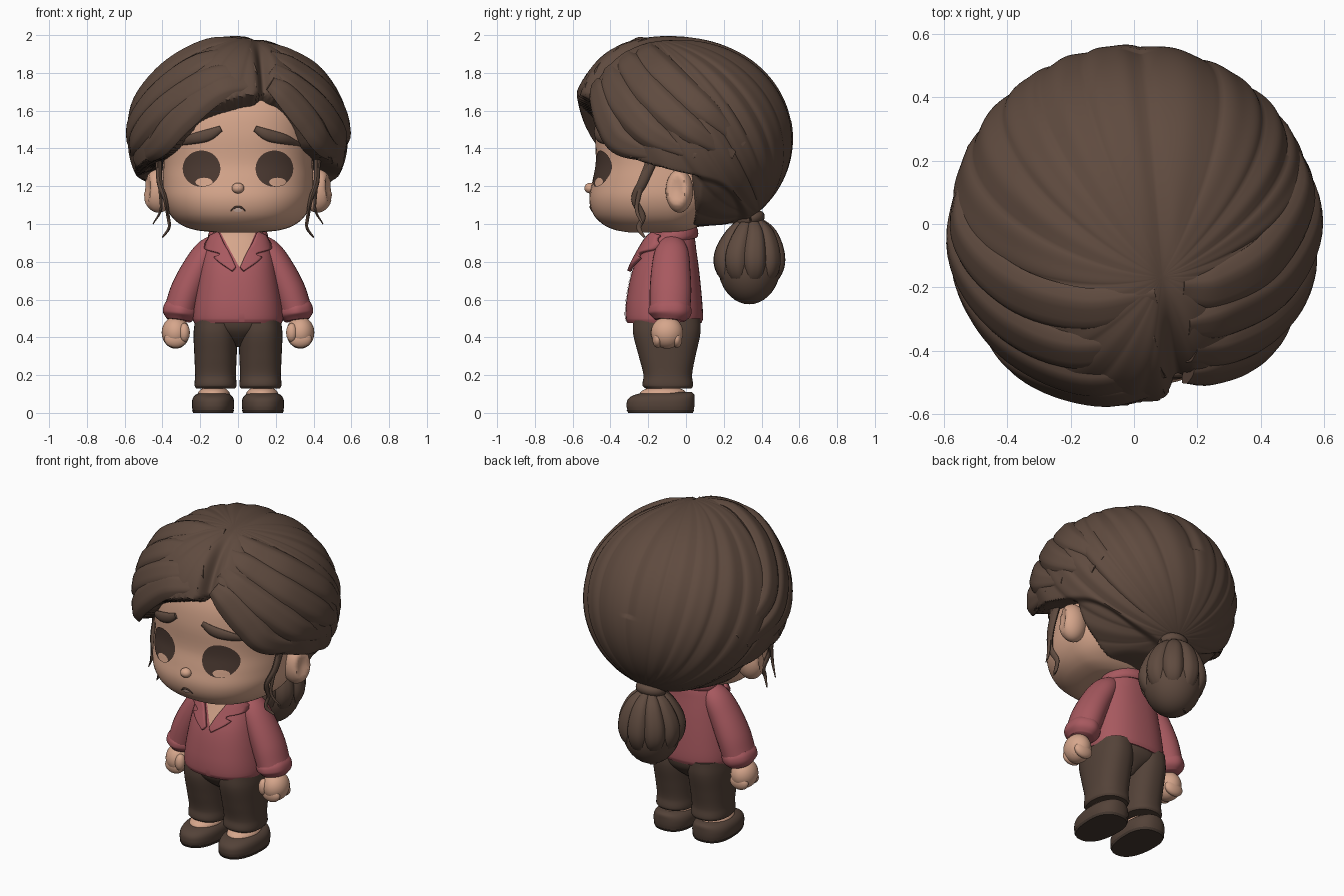
import bpy, bmesh, math
from mathutils import Vector

cube = bpy.data.objects.get("Cube")
if cube:
    bpy.data.objects.remove(cube)
made = []


def material(name, rgb):
    m = bpy.data.materials.new(name)
    m.use_nodes = True
    m.diffuse_color = (*rgb, 1)
    m.node_tree.nodes["Principled BSDF"].inputs["Base Color"].default_value = (*rgb, 1)
    return m


HAIR = material("hair brown", (0.115, 0.07, 0.05))
DARK = material("trouser brown", (0.088, 0.055, 0.04))
EYE = material("eye brown", (0.068, 0.04, 0.03))
SOLE = material("sole brown", (0.06, 0.04, 0.03))
SHIRT = material("rose red", (0.39, 0.1, 0.115))
SKIN = material("skin", (0.67, 0.38, 0.26))
LIP = material("pale lip", (0.72, 0.5, 0.42))


def finish(name, bm, mat):
    bmesh.ops.remove_doubles(bm, verts=bm.verts, dist=0.0002)
    bmesh.ops.recalc_face_normals(bm, faces=bm.faces)
    me = bpy.data.meshes.new(name)
    bm.to_mesh(me)
    bm.free()
    me.materials.append(mat)
    ob = bpy.data.objects.new(name, me)
    bpy.context.collection.objects.link(ob)
    made.append(ob)
    return ob


def skin_rings(name, rings, mat, closed=True, caps=True):
    bm = bmesh.new()
    vs = [[bm.verts.new(p) for p in ring] for ring in rings]
    n = len(vs[0])
    for a, b in zip(vs, vs[1:]):
        for j in range(n if closed else n - 1):
            k = (j + 1) % n
            bm.faces.new((a[j], a[k], b[k], b[j]))
    if caps:
        bm.faces.new(vs[0][::-1])
        bm.faces.new(vs[-1])
    return finish(name, bm, mat)


def sample(rows, t):
    # smooth interpolation of table rows by their first column
    t = min(max(t, rows[0][0]), rows[-1][0])
    i = next(k for k in range(len(rows) - 1) if t <= rows[k + 1][0])

    def slope(k):
        a, b = rows[max(k - 1, 0)], rows[min(k + 1, len(rows) - 1)]
        return [(q - p) / (b[0] - a[0]) for p, q in zip(a, b)]
    p, q, h = rows[i], rows[i + 1], rows[i + 1][0] - rows[i][0]
    u = (t - p[0]) / h
    s = u * u * (3 - 2 * u)
    return [a + (b - a) * s + h * (m * u * (1 - u) ** 2 - w * u * u * (1 - u))
            for a, b, m, w in zip(p, q, slope(i), slope(i + 1))][1:]


YC, POW = -0.1, 2.35


def loft(name, rows, mat, cx=0, n=48, sub=5):
    # rows: height, half width, front y, back y
    zs = [a[0] + (b[0] - a[0]) * k / sub for a, b in zip(rows, rows[1:]) for k in range(sub)]
    rings = []
    for z in zs + [rows[-1][0]]:
        rx, yf, yb = sample(rows, z)
        ring = []
        for j in range(n):
            c, s = math.cos(math.tau * j / n), math.sin(math.tau * j / n)
            x = rx * math.copysign(abs(c) ** (2 / POW), c)
            y = abs(s) ** (2 / POW) * ((yb if s > 0 else yf) - YC) + YC
            ring.append((cx + x, y, z))
        rings.append(ring)
    return skin_rings(name, rings, mat)


def front_y(rows, x, z):
    rx, yf, _ = sample(rows, z)
    return YC + (yf - YC) * max(0, 1 - min(1, abs(x) / rx) ** POW) ** (1 / POW)


def patch(name, f, rows, off, mat, nu=8, nv=32):
    # thin plate that follows the front of a loft
    pts = [[f(u / nu, v / nv) for v in range(nv + 1)] for u in range(nu + 1)]
    return skin_rings(name, [[(x, front_y(rows, x, z) - off, z) for x, z in r] for r in pts],
                      mat, False, False)


def oval(cx, cz, rx, rz):
    return lambda u, v: (cx + rx * u * math.cos(math.tau * v), cz + rz * u * math.sin(math.tau * v))


def tube(name, pts, radii, mat, ref, flat=1.0, n=14, sub=6, ridge=0.0):
    rows = [(i, *p, r) for i, (p, r) in enumerate(zip(pts, radii))]
    m = (len(pts) - 1) * sub
    path = [sample(rows, i / sub) for i in range(m + 1)]
    cen = [Vector(p[:3]) for p in path]
    rings = []
    for i, p in enumerate(path):
        t = (cen[min(i + 1, m)] - cen[max(i - 1, 0)]).normalized()
        nn = ref(cen[i])
        nn = (nn - t * nn.dot(t)).normalized()
        b = t.cross(nn)
        ring = []
        for j in range(n):
            a = math.tau * j / n
            r = p[3] * (1 + ridge * math.cos(6 * a))
            ring.append(cen[i] + b * (r * math.cos(a)) + nn * (r * flat * math.sin(a)))
        rings.append(ring)
    return skin_rings(name, rings, mat)


def ball(name, loc, size, mat, dent=None):
    bm = bmesh.new()
    bmesh.ops.create_uvsphere(bm, u_segments=32, v_segments=20, radius=1)
    for v in bm.verts:
        if dent:
            v.co *= 1 - 0.4 * max(0, (v.co.dot(dent) - 0.75) / 0.25) ** 0.7
        v.co = Vector(loc) + v.co * Vector(size)
    return finish(name, bm, mat)


def step(a, b, t):
    t = min(max((t - a) / (b - a), 0), 1)
    return t * t * (3 - 2 * t)


# Head
HEAD = [(0.955, 0.12, -0.3, -0.03), (0.967, 0.22, -0.37, 0.02), (0.995, 0.3, -0.435, 0.07),
        (1.05, 0.36, -0.49, 0.14), (1.13, 0.395, -0.512, 0.2), (1.22, 0.4, -0.497, 0.25),
        (1.32, 0.397, -0.478, 0.28), (1.48, 0.4, -0.48, 0.3), (1.62, 0.39, -0.455, 0.28),
        (1.75, 0.33, -0.38, 0.2), (1.85, 0.18, -0.24, 0.05)]
loft("head", HEAD, SKIN, n=64)
ball("nose", (0, -0.508, 1.19), (0.033, 0.03, 0.028), SKIN)
arc = [(-0.038, 1.068), (-0.02, 1.086), (0, 1.09), (0.02, 1.086), (0.038, 1.068)]
tube("mouth", [(x, front_y(HEAD, x, z), z) for x, z in arc], [0.003, 0.005, 0.006, 0.005, 0.003],
     EYE, lambda p: Vector((0, -1, 0)))
patch("lower_lip", oval(0, 1.074, 0.024, 0.011), HEAD, 0.005, LIP, 3, 16)

# Hair shell: meridian locks run from the crown to the tie
C = Vector((0, 0, 1.45))
BULGE = Vector((-0.08, -0.72, 0.68)).normalized()
EDGE = [(-180, 1.0), (-140, 1.08), (-110, 1.22), (-85, 1.27), (-62, 1.32), (-44, 1.375),
        (-33, 1.46), (-25, 1.56), (-8, 1.64), (11, 1.68), (25, 1.66), (36, 1.55),
        (44, 1.41), (62, 1.335), (85, 1.275), (110, 1.22), (140, 1.08), (180, 1.0)]


def shell(d):
    d = d.normalized()
    r = 1 / math.sqrt((d.x / 0.578) ** 2 + (d.y / 0.565) ** 2 + (d.z / 0.528) ** 2)
    ang = math.degrees(d.angle(BULGE))
    return d * r * (1 + 0.145 * math.exp(-(ang / 34) ** 2))


def hair_point(d, phi, theta):
    phase = 9 * phi + 1.2 * math.sin(2 * phi) + 0.7 * math.sin(3 * phi)
    ridge = 0.026 * (abs(math.sin(phase)) ** 0.5 - 0.75) + 0.004 * math.sin(3 * phase)
    p = shell(d) * (1 + ridge * math.sin(theta) ** 1.5)
    if p.z > 0.1:
        dx = p.x - (0.08 - 0.13 * p.y)
        depth = 0.02 + 0.08 * step(0.2, 0.5, -p.y)
        p *= 1 - depth * math.exp(-(dx / 0.035) ** 2)
    az = math.degrees(math.atan2(p.x, -p.y))
    z = p.z + C.z
    below = 1 - step(-0.03, 0.005, z - sample(EDGE, az)[0])
    inner = 0.6 + 0.34 * step(90, 100, abs(az))
    tuck = 1 - 0.06 * (1 - step(0.92, 0.98, z))
    return C + p * (1 - below * (1 - inner)) * tuck


CROWN, TIE = Vector((0.16, -0.3, 0.94)), Vector((0, 0.7, -0.715))
MID, HALF = (CROWN + TIE) / 2, (CROWN - TIE) / 2
turn = HALF.to_track_quat('Z', 'Y')
NT, NP = 130, 288
shell_rings = []
for i in range(NT + 1):
    th = math.pi * i / NT
    shell_rings.append([hair_point(MID + HALF.length * (turn @ Vector(
        (math.sin(th) * math.cos(f), math.sin(th) * math.sin(f), math.cos(th)))), f, th)
        for f in (math.tau * j / NP for j in range(NP))])
skin_rings("hair_shell", shell_rings, HAIR, caps=False)

# Swept front locks
LOCKS = {"right": [[(.09, -.5, 1.74), (-.1, -.5, 1.7), (-.29, -.45, 1.55), (-.42, -.37, 1.42), (-.53, -.12, 1.345)],
                   [(.09, -.45, 1.82), (-.15, -.5, 1.77), (-.38, -.38, 1.61), (-.52, -.2, 1.46), (-.55, 0, 1.36)],
                   [(.07, -.36, 1.9), (-.2, -.4, 1.85), (-.42, -.28, 1.68), (-.55, -.08, 1.5), (-.54, .18, 1.38)],
                   [(.07, -.23, 1.95), (-.15, -.27, 1.93), (-.38, -.2, 1.8), (-.53, -.02, 1.6), (-.53, .25, 1.45)]],
         "left": [[(.18, -.5, 1.76), (.26, -.47, 1.69), (.36, -.41, 1.55), (.44, -.33, 1.43), (.55, -.1, 1.35)],
                  [(.19, -.42, 1.84), (.31, -.41, 1.75), (.43, -.31, 1.61), (.52, -.17, 1.47), (.56, .05, 1.36)],
                  [(.17, -.33, 1.9), (.31, -.31, 1.85), (.46, -.18, 1.68), (.55, .02, 1.5), (.52, .26, 1.36)],
                  [(.15, -.21, 1.94), (.28, -.21, 1.9), (.43, -.1, 1.78), (.53, .1, 1.6), (.5, .32, 1.42)]]}
for side, paths in LOCKS.items():
    for path in paths:
        pts = [C + shell(Vector(p) - C) * (0.965 + 0.006 * k) for k, p in enumerate(path)]
        tube(side + "_front_lock", pts, [0.045, 0.078, 0.085, 0.07, 0.025], HAIR,
             lambda p: p - C, 0.45, 24, 8, 0.05)

# Ponytail
ball("ponytail_core", (0, 0.335, 0.79), (0.168, 0.168, 0.215), HAIR)
for layer, count, rad, low in (("outer", 9, 0.14, 0.66), ("inner", 6, 0.11, 0.615)):
    for k in range(count):
        a = math.tau * k / count + 0.2
        c, s = math.cos(a), math.sin(a)
        tip = low + 0.02 * math.sin(k * 2.4)
        pts = [(r * c, 0.335 + y + r * s, z) for r, y, z in
               ((0.03, 0.01, 1.03), (rad * 0.7, 0.01, 0.95), (rad, 0, 0.84),
                (rad * 0.95, 0, 0.75), (rad * 0.5, 0, tip))]
        tube("ponytail_lock_" + layer, pts, [0.02, 0.048, 0.062, 0.055, 0.025], HAIR,
             lambda p: p - Vector((0, 0.335, 0.8)), 0.8, 18, 6, 0.04)
ring = [(0.066 * math.cos(a), 0.34 + 0.052 * math.sin(a), 1.03 + 0.01 * math.sin(a))
        for a in (math.tau * k / 16 for k in range(17))]
tube("hair_tie", ring, [0.025] * 17, HAIR, lambda p: Vector((0, 0, 1)), 1.2, 12, 3)

# Shirt body, neck and open front
TORSO = [(0.475, 0.232, -0.31, 0.082), (0.5, 0.24, -0.32, 0.09), (0.6, 0.23, -0.315, 0.085),
         (0.75, 0.205, -0.285, 0.07), (0.86, 0.18, -0.235, 0.055), (0.93, 0.15, -0.2, 0.045),
         (0.965, 0.11, -0.17, 0.03)]
loft("shirt_body", TORSO, SHIRT)
loft("neck", [(0.85, 0.1, -0.18, 0.0), (0.93, 0.09, -0.17, 0.0), (1.0, 0.09, -0.17, 0.0)], SKIN)
patch("open_neckline", lambda u, v: ((v * 2 - 1) * (0.005 + 0.09 * u) + 0.01 * (1 - u), 0.775 + 0.185 * u),
      TORSO, 0.006, SKIN, 10, 12)
patch("button_placket", lambda u, v: (0.005 + 0.03 * v, 0.48 + 0.3 * u), TORSO, 0.004, SHIRT, 12, 4)
collar = [(0.14 * math.cos(a), -0.07 + 0.115 * math.sin(a), 0.94 + 0.025 * math.sin(a))
          for a in (math.pi * (-0.25 + 1.5 * k / 12) for k in range(13))]
tube("collar", collar, [0.03] + [0.04] * 11 + [0.03], SHIRT,
     lambda p: Vector((p.x, p.y + 0.07, 0.03)), 0.45, 12, 3)

for s, side in ((1, "left"), (-1, "right")):
    def X(pts):
        return [(s * x, y, z) for x, y, z in pts]

    def out(p):
        return Vector((s, 0, 0))

    def fwd(p):
        return Vector((0, -1, 0))

    # Face details
    patch(side + "_eye", oval(s * 0.193, 1.293, 0.1, 0.096), HEAD, 0.006, EYE)
    patch(side + "_eye_glint", oval(s * 0.195 + 0.015, 1.222, 0.045, 0.023), HEAD, 0.009, SKIN)
    brow = [(0.09, 1.505), (0.16, 1.47), (0.25, 1.447), (0.34, 1.415)]
    tube(side + "_eyebrow", [(s * x, front_y(HEAD, x, z) - 0.003, z) for x, z in brow],
         [0.016, 0.031, 0.026, 0.006], HAIR, fwd, 0.6)
    ball(side + "_ear", (s * 0.42, -0.035, 1.175), (0.085, 0.073, 0.115), SKIN,
         Vector((s * 0.95, -0.28, 0.1)).normalized())
    tube(side + "_tendril", X([(.42, -.17, 1.36), (.415, -.23, 1.22), (.385, -.27, 1.13),
                               (.37, -.23, 1.04), (.365, -.25, .98), (.4, -.22, .93)]),
         [0.03, 0.026, 0.02, 0.016, 0.013, 0.006], HAIR, out, 0.6, 10)
    tube(side + "_thin_tendril", X([(.43, -.2, 1.34), (.41, -.25, 1.15), (.41, -.26, 1.07), (.45, -.23, 1.0)]),
         [0.014, 0.012, 0.01, 0.004], HAIR, out, 0.7, 8)

    # Notched lapels
    INNER = [(0, 0.012), (0.35, 0.04), (0.7, 0.075), (1, 0.1)]
    OUTER = [(0, 0.03), (0.38, 0.125), (0.45, 0.095), (0.52, 0.105), (0.62, 0.17), (1, 0.145)]
    lapel = patch(side + "_lapel", lambda u, v: (s * (sample(INNER, u)[0] * (1 - v) + sample(OUTER, u)[0] * v),
                                                 0.77 + 0.185 * u - 0.02 * v), TORSO, 0.017, SHIRT, 36, 6)
    mod = lapel.modifiers.new("thickness", 'SOLIDIFY')
    mod.thickness, mod.offset = 0.02, 0

    # Sleeve, cuff and hand
    tube(side + "_sleeve", X([(.1, -.07, .91), (.16, -.075, .85), (.215, -.08, .76), (.268, -.082, .65), (.303, -.085, .55)]),
         [0.06, 0.09, 0.103, 0.11, 0.108], SHIRT, out, 0.8, 28)
    tube(side + "_cuff", X([(.3, -.085, .575), (.305, -.085, .55), (.309, -.085, .52), (.313, -.087, .49)]),
         [0.1, 0.112, 0.109, 0.08], SHIRT, out, 0.82, 48, 6, 0.015)
    ball(side + "_hand", (s * 0.33, -0.1, 0.425), (0.074, 0.085, 0.085), SKIN)
    ball(side + "_thumb", (s * 0.285, -0.155, 0.425), (0.03, 0.033, 0.05), SKIN)
    for k in range(4):
        ball(side + "_finger", (s * 0.33, -0.15 + 0.034 * k, 0.39), (0.06, 0.028, 0.045), SKIN)

    # Leg, foot and shoe
    loft(side + "_trouser_leg", [(0.13, 0.104, -0.215, 0.03), (0.145, 0.111, -0.23, 0.038),
                                 (0.2, 0.108, -0.225, 0.032), (0.3, 0.112, -0.25, 0.05),
                                 (0.42, 0.116, -0.28, 0.076), (0.5, 0.108, -0.28, 0.076)], DARK, s * 0.119)
    ball(side + "_foot", (s * 0.128, -0.12, 0.098), (0.085, 0.125, 0.044), SKIN)
    loft(side + "_shoe", [(0.012, 0.108, -0.31, 0.04), (0.04, 0.112, -0.315, 0.045),
                          (0.075, 0.108, -0.305, 0.046), (0.098, 0.09, -0.265, 0.043),
                          (0.11, 0.06, -0.2, 0.03)], DARK, s * 0.132)
    loft(side + "_shoe_sole", [(0, 0.106, -0.306, 0.036), (0.014, 0.111, -0.314, 0.043)], SOLE, s * 0.132)

loft("trouser_hips", [(0.35, 0.025, -0.17, -0.02), (0.39, 0.08, -0.225, 0.03),
                      (0.44, 0.18, -0.268, 0.068), (0.5, 0.21, -0.285, 0.08)], DARK)

# Smooth shading
bpy.ops.object.select_all(action='DESELECT')
for ob in made:
    ob.select_set(True)
bpy.context.view_layer.objects.active = made[0]
bpy.ops.object.shade_smooth_by_angle(angle=math.radians(50))
